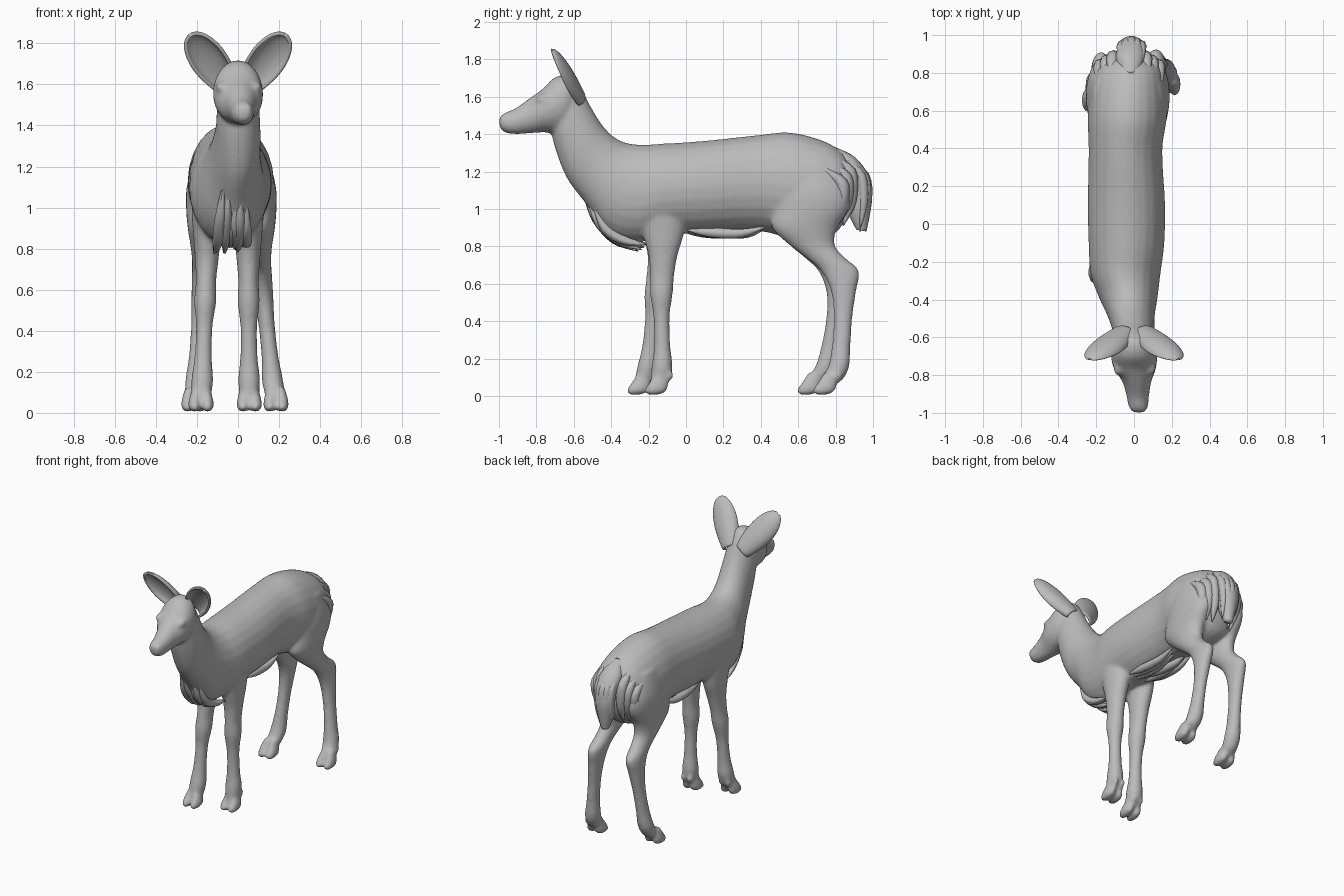
import bpy, bmesh, math, random
from mathutils import Vector

cube = bpy.data.objects.get("Cube")
if cube:
    bpy.data.objects.remove(cube)
random.seed(4)

clay = bpy.data.materials.new("clay_grey")
clay.use_nodes = True
clay.diffuse_color = (0.5, 0.5, 0.5, 1)
clay.node_tree.nodes["Principled BSDF"].inputs["Base Color"].default_value = clay.diffuse_color


def catmull(rows, steps):
    """Smoothly resample a list of equal-length number rows."""
    out = []
    last = len(rows) - 1
    for i in range(last):
        a, b, c, d = (rows[max(0, min(last, i + k))] for k in (-1, 0, 1, 2))
        for s in range(steps):
            t = s / steps
            out.append([0.5 * (2 * q + (r - p) * t + (2 * p - 5 * q + 4 * r - e) * t * t
                               + (3 * q - p - 3 * r + e) * t ** 3)
                        for p, q, r, e in zip(a, b, c, d)])
    out.append(list(rows[-1]))
    return out


def loft(bm, rows, steps=5, sides=24):
    """Closed skin over oval rings: x centre, half width, one edge (y, z), other edge (y, z)."""
    rings = []
    for cx, w, ay, az, by, bz in catmull(rows, steps):
        mid = Vector((cx, (ay + by) / 2, (az + bz) / 2))
        up = Vector((0, (ay - by) / 2, (az - bz) / 2))
        ring = []
        for k in range(sides):
            ang = math.tau * k / sides
            ring.append(bm.verts.new(mid + up * math.cos(ang) + Vector((w * math.sin(ang), 0, 0))))
        rings.append(ring)
    faces = [bm.faces.new(rings[0]), bm.faces.new(rings[-1][::-1])]
    for lo, hi in zip(rings, rings[1:]):
        for k in range(sides):
            n = (k + 1) % sides
            faces.append(bm.faces.new((lo[k], hi[k], hi[n], lo[n])))
    bmesh.ops.recalc_face_normals(bm, faces=faces)


def ball(bm, centre, size):
    made = bmesh.ops.create_uvsphere(bm, u_segments=20, v_segments=12, radius=1)["verts"]
    for v in made:
        v.co = Vector(centre) + Vector([a * b for a, b in zip(v.co, size)])


def strand(bm, x0, x1, path, radius):
    """Tapering lock of fur following a (y, z) path while drifting from x0 to x1."""
    rows = []
    last = len(path) - 1
    for i, (y, z) in enumerate(path):
        p, q = path[max(0, i - 1)], path[min(last, i + 1)]
        across = Vector((p[1] - q[1], q[0] - p[0])).normalized()
        r = radius * (0.12, 1, 0.9, 0.1)[min(3, round(3 * i / last))]
        across *= r
        rows.append((x0 + (x1 - x0) * i / last, r, y + across.x, z + across.y,
                     y - across.x, z - across.y))
    loft(bm, rows, 4, 8)


def finish(bm, name):
    mesh = bpy.data.meshes.new(name)
    bm.to_mesh(mesh)
    bm.free()
    mesh.shade_smooth()
    mesh.materials.append(clay)
    obj = bpy.data.objects.new(name, mesh)
    bpy.context.collection.objects.link(obj)
    return obj


# Trunk and neck
body = bmesh.new()
loft(body, [
    (-.025, .07, .89, 1.24, .88, 1.02), (-.025, .16, .83, 1.31, .85, .94),
    (-.03, .195, .72, 1.37, .78, .86), (-.035, .21, .55, 1.41, .6, .83),
    (-.045, .195, .38, 1.395, .4, .88), (-.04, .205, .1, 1.365, .1, .87),
    (-.04, .2, -.12, 1.35, -.1, .86), (-.045, .185, -.26, 1.345, -.27, .82),
    (-.03, .155, -.36, 1.37, -.42, .87), (-.015, .125, -.44, 1.44, -.53, 1.02),
    (0, .11, -.51, 1.55, -.64, 1.17), (0, .1, -.57, 1.66, -.71, 1.36),
    (0, .07, -.63, 1.69, -.72, 1.48)])

# Head
loft(body, [
    (0, .06, -.57, 1.66, -.58, 1.48), (0, .11, -.62, 1.715, -.65, 1.42),
    (0, .122, -.7, 1.705, -.7, 1.405), (.005, .112, -.77, 1.64, -.76, 1.41),
    (.015, .077, -.84, 1.59, -.83, 1.405), (.02, .06, -.92, 1.535, -.9, 1.4),
    (.023, .052, -.97, 1.515, -.96, 1.405), (.025, .03, -1, 1.485, -.995, 1.43)])
for side in (-1, 1):
    ball(body, (.003 + side * .086, -.755, 1.585), (.028, .05, .03))
    ball(body, (.025 + side * .022, -.97, 1.48), (.022, .03, .025))

# Legs: rows are height, front edge, back edge, half width
FRONT = [(1.18, -.22, -.04, .05), (1, -.25, 0, .075), (.87, -.23, -.01, .068),
         (.75, -.2, -.045, .058), (.64, -.192, -.062, .05), (.54, -.19, -.07, .054),
         (.42, -.172, -.085, .041), (.27, -.168, -.08, .043), (.16, -.18, -.068, .054),
         (.09, -.185, -.085, .046), (.05, -.19, -.12, .035)]
HIND = [(1.25, .56, .78, .05), (1.1, .49, .87, .085), (1, .47, .87, .088),
        (.9, .46, .81, .08), (.81, .55, .795, .066), (.74, .64, .85, .056),
        (.67, .72, .925, .052), (.56, .775, .91, .047), (.42, .79, .89, .04),
        (.27, .78, .88, .042), (.16, .76, .873, .052), (.09, .72, .84, .045),
        (.05, .71, .78, .035)]


def leg(rows, x, dx, dy, toe_y):
    """Leg whose foot is shifted by (dx, dy) below the elbow or stifle."""
    out = []
    for z, front, back, w in rows:
        k = max(0, (.8 - z) / .8)
        out.append((x + dx * k, w, front + dy * k, z, back + dy * k, z))
    loft(body, out)
    fx, fy = x + dx, toe_y + dy
    for s in (-1, 1):
        cx = fx + s * .031
        loft(body, [(cx - s * .008, .022, fy - .01, .13, fy + .06, .1),
                    (cx, .031, fy - .045, .075, fy + .045, .025),
                    (cx, .028, fy - .066, .045, fy - .01, .006),
                    (cx, .014, fy - .076, .025, fy - .055, .006)])
        ball(body, (fx + s * .028, fy + .062, .11), (.018, .022, .028))


leg(FRONT, .05, .005, -.005, -.145)
leg(FRONT, -.15, -.03, -.1, -.145)
leg(HIND, .1, .085, 0, .75)
leg(HIND, -.165, -.05, -.085, .75)

skin = finish(body, "body")
remesh = skin.modifiers.new("merge", "REMESH")
remesh.mode = "VOXEL"
remesh.voxel_size = .01
remesh.use_smooth_shade = True
relax = skin.modifiers.new("relax", "SMOOTH")
relax.factor = .5
relax.iterations = 14

# Cupped ears, broad and rounded toward the tip
for side, name in ((1, "left_ear"), (-1, "right_ear")):
    bm = bmesh.new()
    base = Vector((.045, -.56, 1.59))
    axis = Vector((.23, -.72, 1.84)) - base
    out = Vector((.25, -1, .1))
    facing = (out - axis * out.dot(axis) / axis.length_squared).normalized()
    wide = axis.normalized().cross(facing)
    grid = []
    for i in range(21):
        u = math.sin(math.pi / 2 * i / 20)
        half = .086 * math.sin(math.pi / 2 * min(1, .4 + .9 * u)) * math.sqrt(max(.01, 1 - u ** 5))
        row = []
        for j in range(17):
            v = (j / 8 - 1) * (2.1 - .8 * u)
            p = base + axis * u + wide * half * math.sin(v) \
                + facing * half * (.6 * (1 - math.cos(v)) - .4)
            row.append(bm.verts.new((p.x * side, p.y, p.z)))
        grid.append(row)
    for lo, hi in zip(grid, grid[1:]):
        for j in range(16):
            bm.faces.new((lo[j], lo[j + 1], hi[j + 1], hi[j]))
    bmesh.ops.recalc_face_normals(bm, faces=bm.faces)
    ear = finish(bm, name)
    shell = ear.modifiers.new("thickness", "SOLIDIFY")
    shell.thickness = .018
    shell.offset = 0
    ear.modifiers.new("soften", "SUBSURF").levels = 1

# Chest fur
fur = bmesh.new()
for i in range(14):
    x = -.1 + .15 * i / 13
    d = random.uniform(-.02, .05)
    strand(fur, x * .8, x + random.uniform(-.02, .02),
           [(-.54 + d, 1.08 - d), (-.475 + d, .94 - d), (-.37 + d, .83), (-.25 + d, .77 + abs(d))],
           random.uniform(.018, .028))
finish(fur, "chest_fur")

# Belly fur
fur = bmesh.new()
for i in range(6):
    x = -.12 + .032 * i
    d = random.uniform(-.05, .05)
    strand(fur, x, x + random.uniform(-.03, .03),
           [(.0 + d, .89), (.13 + d, .875), (.3 + d, .87), (.44, .91)], .026)
finish(fur, "belly_fur")

# Tail with a few hanging locks
tail = bmesh.new()
loft(tail, [(-.02, .05, .8, 1.33, .8, 1.22), (-.02, .075, .9, 1.28, .85, 1.18),
            (-.015, .075, .97, 1.19, .88, 1.13), (-.015, .068, .995, 1.08, .885, 1.06),
            (-.015, .055, .985, .98, .87, .98), (-.015, .028, .965, .88, .91, .89)])
for i in range(5):
    x = -.075 + .12 * i / 4
    bend = .02 * math.sin(math.pi * i / 4)
    strand(tail, x, x * .7, [(.86, 1.26), (.935 + bend, 1.18), (.95 + bend, 1.04),
                             (.93, .87 + random.uniform(0, .04))], .025)
finish(tail, "tail")

# Rump fur on both sides of the tail
fur = bmesh.new()
for side in (-1, 1):
    for i in range(3):
        x = -.025 + side * (.1 + .034 * i)
        back = .88 - .022 * i
        strand(fur, x, x - side * .035,
               [(back - .12, 1.29 - .03 * i), (back - .005, 1.2 - .03 * i), (back, 1.04),
                (back - .04, .9 + random.uniform(0, .04))], .034)
finish(fur, "rump_fur")
